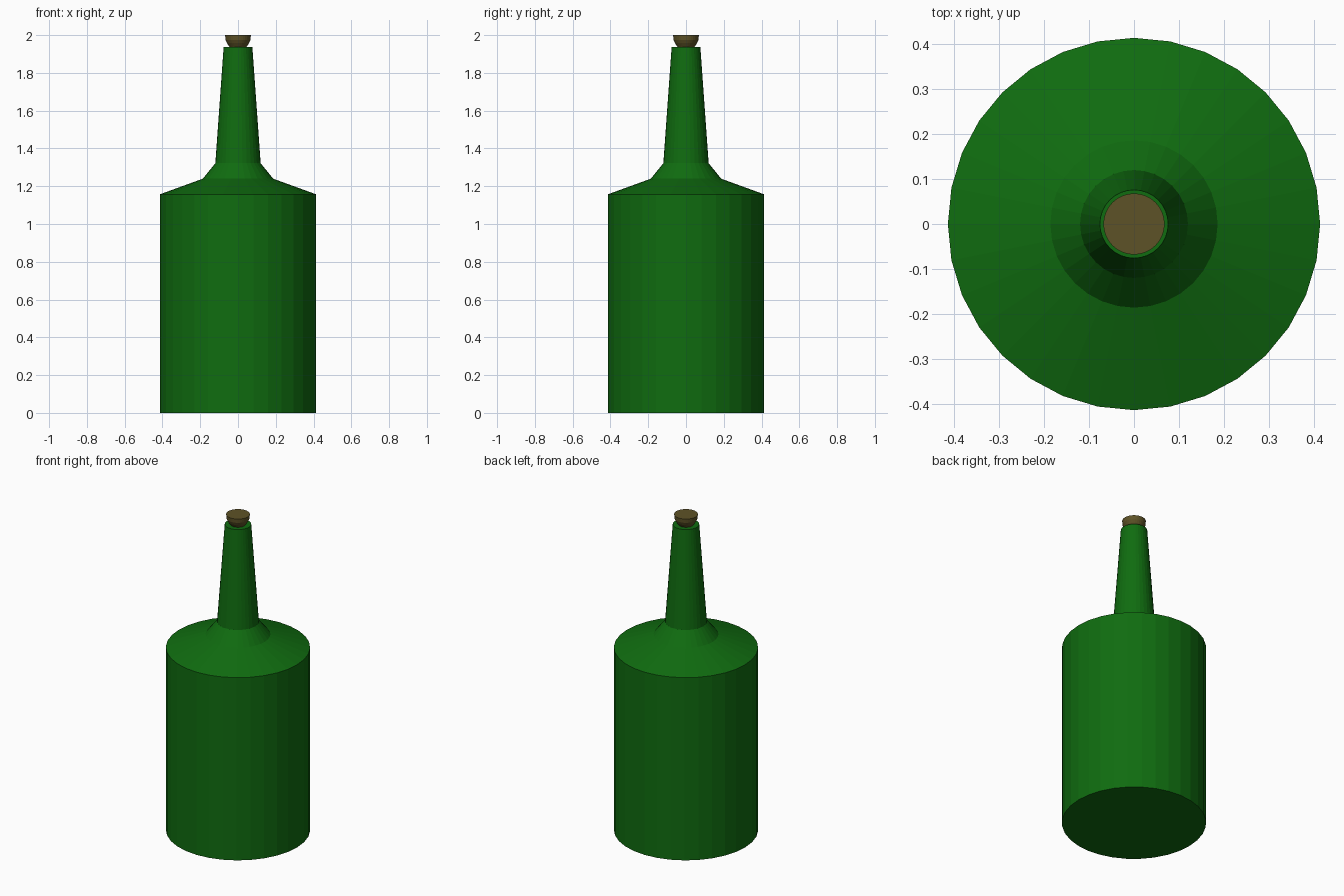
import bpy
import bmesh
import math

cube = bpy.data.objects.get("Cube")
if cube:
    bpy.data.objects.remove(cube, do_unlink=True)

SIDES = 32


def make_material(name, rgb):
    mat = bpy.data.materials.new(name)
    mat.use_nodes = True
    color = (*rgb, 1.0)
    mat.diffuse_color = color
    mat.node_tree.nodes["Principled BSDF"].inputs["Base Color"].default_value = color
    return mat


def lathe(name, profile, mat):
    """Turn a (radius, height) profile around z and cap both ends."""
    bm = bmesh.new()
    rings = []
    for radius, z in profile:
        ring = []
        for i in range(SIDES):
            a = math.tau * i / SIDES
            ring.append(bm.verts.new((radius * math.cos(a), radius * math.sin(a), z)))
        rings.append(ring)
    for low, high in zip(rings, rings[1:]):
        for i in range(SIDES):
            j = (i + 1) % SIDES
            bm.faces.new((low[i], low[j], high[j], high[i]))
    bm.faces.new(rings[0][::-1])
    bm.faces.new(rings[-1])
    mesh = bpy.data.meshes.new(name)
    bm.to_mesh(mesh)
    bm.free()
    mesh.materials.append(mat)
    obj = bpy.data.objects.new(name, mesh)
    bpy.context.collection.objects.link(obj)
    return obj


green_glass = make_material("green glass", (0.005, 0.15, 0.005))
cork_brown = make_material("cork brown", (0.11, 0.085, 0.02))

# Bottle: straight body, two-step shoulder, tapered neck
lathe("bottle", [(0.414, 0), (0.414, 1.157), (0.186, 1.24),
                 (0.12, 1.322), (0.076, 1.937)], green_glass)

# Stopper: flared cork seated on the neck
lathe("cork", [(0.04, 1.93), (0.058, 1.957), (0.066, 1.975), (0.068, 2.0)], cork_brown)
